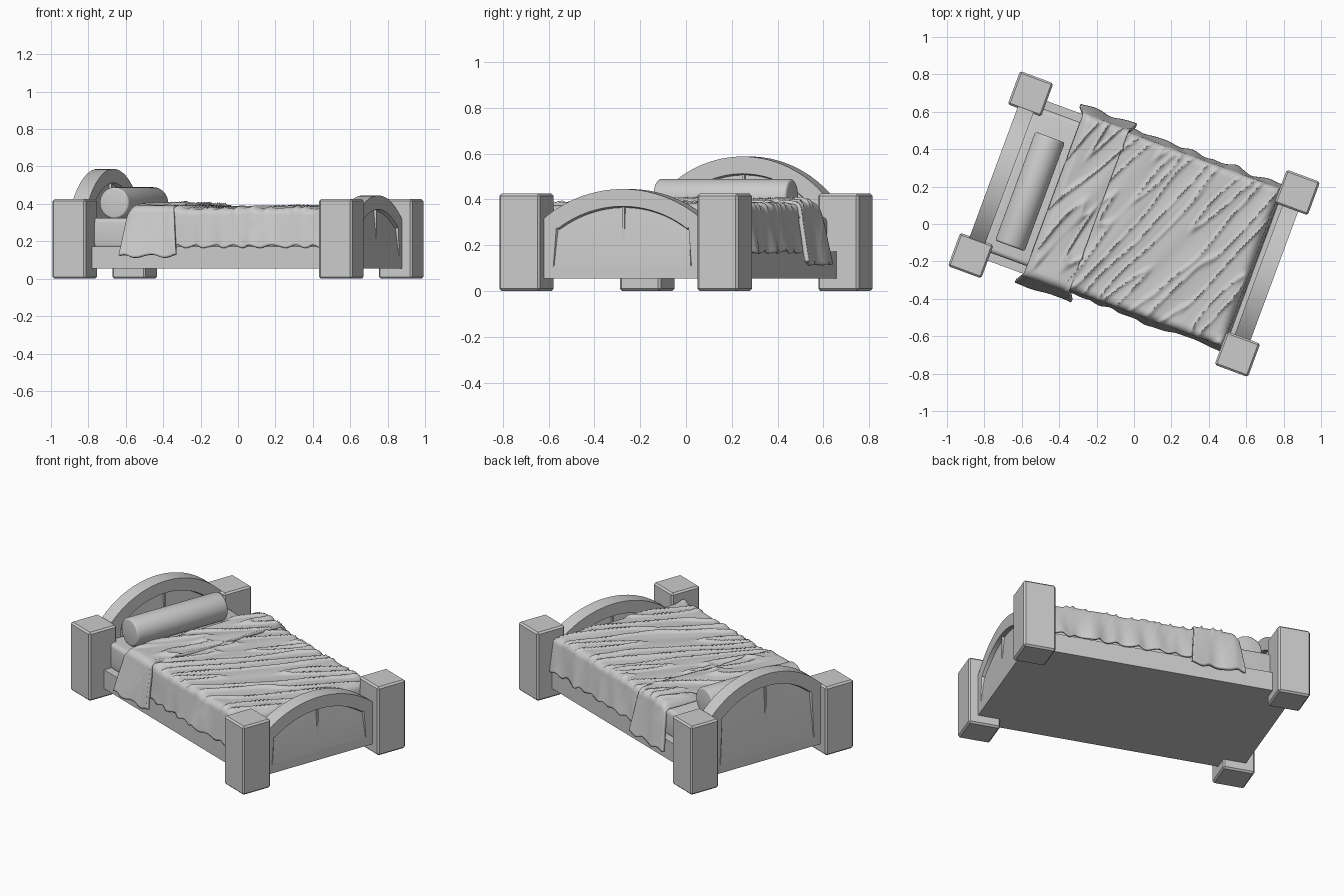
import bpy, bmesh
from math import sin, cos, pi, radians, sqrt
from mathutils import Matrix, Vector, noise

if "Cube" in bpy.data.objects:
    bpy.data.objects.remove(bpy.data.objects["Cube"])

# The whole bed is turned on the floor; parts are built along local x (head at -x)
TURN = Matrix.Rotation(radians(-20.3), 4, 'Z')


def finish(name, bm, smooth=None):
    me = bpy.data.meshes.new(name)
    bm.to_mesh(me)
    bm.free()
    if smooth:
        me.shade_smooth()
        me.set_sharp_from_angle(angle=radians(smooth))
    ob = bpy.data.objects.new(name, me)
    bpy.context.collection.objects.link(ob)
    ob.matrix_world = TURN
    return ob


def box(name, x0, x1, y0, y1, z0, z1, bevel=0, segments=1):
    bm = bmesh.new()
    bmesh.ops.create_cube(bm, size=1)
    for v in bm.verts:
        v.co = Vector((x0 + (v.co.x + .5) * (x1 - x0),
                       y0 + (v.co.y + .5) * (y1 - y0),
                       z0 + (v.co.z + .5) * (z1 - z0)))
    if bevel:
        bmesh.ops.bevel(bm, geom=bm.edges[:], offset=bevel, segments=segments,
                        profile=.5, affect='EDGES')
    return finish(name, bm, 35 if segments > 1 else None)


def arched_board(name, x, half, z0, spring, apex, thick=.09):
    """Board with an arched top and a sunken panel on both faces."""
    rise = apex - spring
    r = (half ** 2 + rise ** 2) / (2 * rise)
    pts = [(-half, z0), (half, z0)]
    n = 24
    for i in range(n + 1):
        y = half - 2 * half * i / n
        pts.append((y, apex - r + sqrt(r * r - y * y)))
    bm = bmesh.new()
    face = bm.faces.new([bm.verts.new((x - thick / 2, y, z)) for y, z in pts])
    ext = bmesh.ops.extrude_face_region(bm, geom=[face], use_keep_orig=True)
    bmesh.ops.translate(bm, vec=(thick, 0, 0),
                        verts=[g for g in ext['geom'] if isinstance(g, bmesh.types.BMVert)])
    bmesh.ops.recalc_face_normals(bm, faces=bm.faces)
    for f in [f for f in bm.faces if abs(f.normal.x) > .9]:
        s = f.normal.x
        bmesh.ops.inset_region(bm, faces=[f], thickness=.075)
        bmesh.ops.inset_region(bm, faces=[f], thickness=.006)
        low = min(v.co.z for v in f.verts)
        for v in f.verts:          # deepest under the arch, flush at the bottom
            v.co.x -= s * .025 * (v.co.z - low) / (apex - .08 - low)
    return finish(name, bm, 30)


def fall(d, flat, r, flare):
    """Distance across cloth -> (horizontal reach, drop) over a rounded edge."""
    if d <= flat:
        return d, 0
    a = (d - flat) / r
    if a < pi / 2:
        return flat + r * sin(a), r * (1 - cos(a))
    rest = d - flat - r * pi / 2
    return flat + r + flare * rest, r + rest


def cloth(name, x0, x1, flat, r, rest, flare, top, foot=None, amp=.012, thick=.012,
          seed=0, nx=130, ny=120):
    reach = flat + r * pi / 2 + rest
    bm = bmesh.new()
    rows = []
    for i in range(nx + 1):
        d = x0 + (x1 - x0) * i / nx
        row = []
        for j in range(ny + 1):
            w = -reach + 2 * reach * j / ny
            y, dy = fall(abs(w), flat, r, flare)
            y = y if w > 0 else -y
            x, dx = fall(d, foot, .05, .1) if foot else (d, 0)
            drop = max(dx, dy)
            # diagonal creases on top
            q, along = d * .92 - w * .39, d * .39 + w * .92
            n1 = noise.noise((q * 9, along * 1.6, seed))
            n2 = noise.noise((q * 14, along * 2.2, seed + 7.3))
            h = amp * (.6 * n1 + max(0, 1 - 5 * abs(n2)) ** 2 * .9)
            hang = min(1, dy / (r + rest))
            z = top - drop + h * (1 - hang)
            # soft folds and wavy hem on the hanging sides
            wave = noise.noise((d * 11, seed + (3 if w > 0 else 9), hang * .6))
            y += (1 if w > 0 else -1) * hang * .02 * wave
            z += hang * .008 * sin(d * 55 + 2 * wave)
            if not foot:           # turned-down fold: head edge sinks, sides spread
                t = i / nx
                z -= .04 * max(0, 1 - t / .18) ** 2 * (1 - hang)
                x += (2 * t - 1) * .03 * hang
            row.append(bm.verts.new((x, y, z)))
        rows.append(row)
    for i in range(nx):
        for j in range(ny):
            bm.faces.new((rows[i][j], rows[i + 1][j], rows[i + 1][j + 1], rows[i][j + 1]))
    ob = finish(name, bm, 50)
    m = ob.modifiers.new("thickness", 'SOLIDIFY')
    m.thickness = thick
    m.offset = -1
    return ob


# Four corner posts
for sx, end in ((-1, "head"), (1, "foot")):
    for sy, side in ((-1, "right"), (1, "left")):
        cx, cy = sx * .76, sy * .461
        box(f"{end}_post_{side}", cx - .095, cx + .095, cy - .095, cy + .095, 0, .425, .01)

# Base slab and mattress
box("base_frame", -.755, .755, -.455, .455, .055, .172)
box("mattress", -.72, .67, -.41, .41, .16, .325, .025, 4)

# Arched end boards with a centre batten on each panel
arched_board("headboard", -.755, .375, .055, .425, .587)
arched_board("footboard", .755, .375, .055, .31, .445)
box("headboard_batten", -.79, -.72, -.005, .005, .2, .51)
box("footboard_batten", .72, .79, -.005, .005, .15, .37)

# Blanket and its turned-down fold near the pillow
cloth("blanket", -.40, .62 + .0785 + .16, .41, .04, .165, .15, .378, foot=.62, amp=.016, seed=2)
cloth("blanket_fold", -.46, -.20, .42, .045, .225, .2, .392, amp=.02, thick=.02,
      seed=5, nx=50)

# Bolster pillow: rounded cylinder lying across the bed
bm = bmesh.new()
bmesh.ops.create_cone(bm, cap_ends=True, segments=40, radius1=.084, radius2=.084, depth=.62,
                      matrix=Matrix.Translation((-.582, -.03, .405))
                      @ Matrix.Rotation(pi / 2, 4, 'X'))
rims = [e for e in bm.edges if any(len(f.verts) > 4 for f in e.link_faces)]
bmesh.ops.bevel(bm, geom=rims, offset=.012, segments=3, profile=.5, affect='EDGES')
finish("bolster_pillow", bm, 40)
